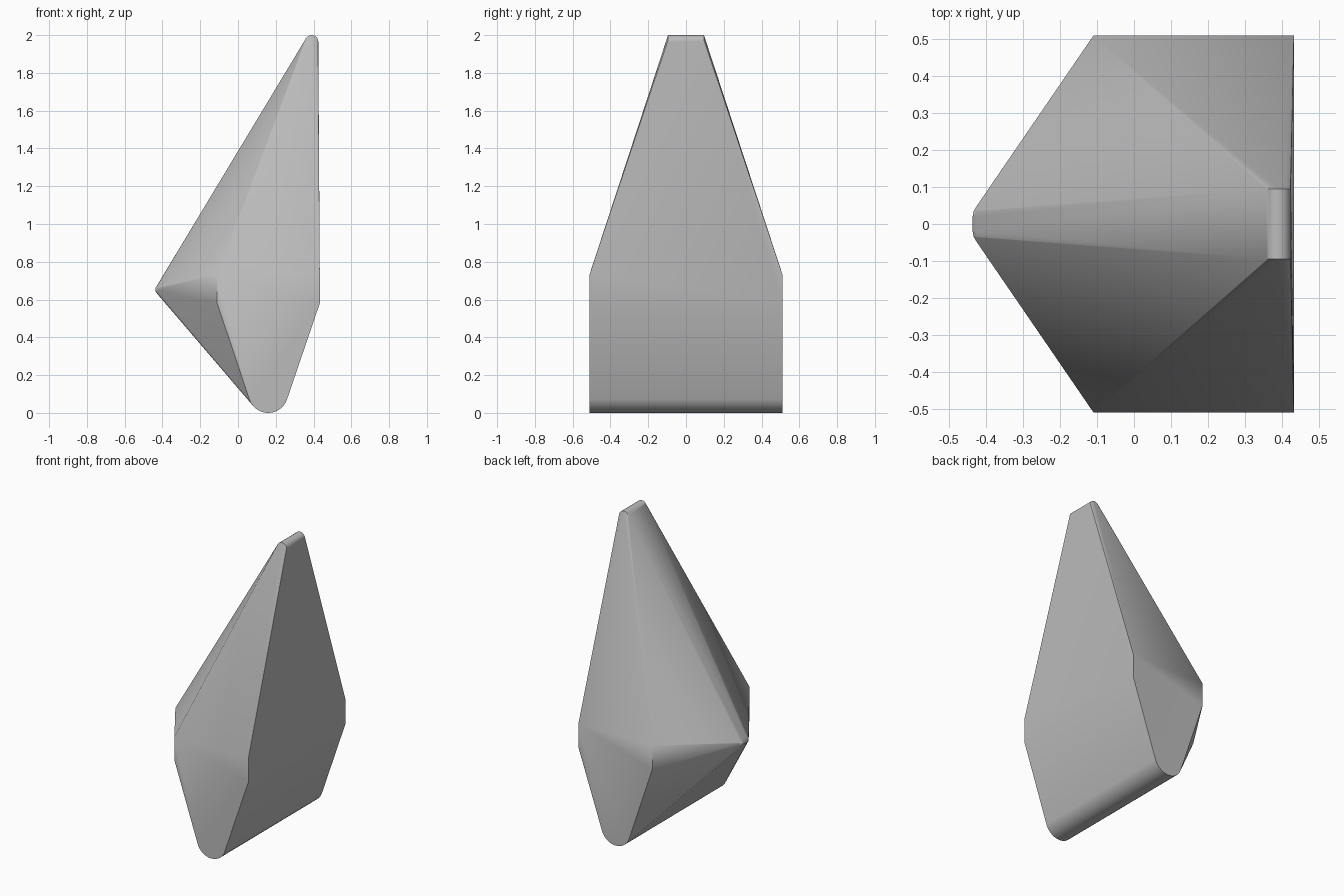
import bpy, bmesh, math

cube = bpy.data.objects.get("Cube")
if cube:
    bpy.data.objects.remove(cube, do_unlink=True)

grey = bpy.data.materials.new("plain grey")
grey.use_nodes = True
colour = (0.5, 0.5, 0.5, 1)
grey.diffuse_color = colour
grey.node_tree.nodes["Principled BSDF"].inputs["Base Color"].default_value = colour


def arc(cx, cz, r, start, end, steps):
    """Points of an arc in the xz plane, angles in degrees."""
    angles = [math.radians(start + (end - start) * i / steps) for i in range(steps + 1)]
    return [(cx + r * math.cos(a), cz + r * math.sin(a)) for a in angles]


half = []
# Flat side outline with a rounded foot
side = [(-0.11, 0.735), (-0.11, 0.58), (0.433, 0.58), (0.433, 0.735)]
side += arc(0.16, 0.105, 0.105, 199, 341, 14)
half += [(x, 0.51, z) for x, z in side]
# Rounded top ridge
half += [(x, 0.095, z) for x, z in arc(0.39, 1.965, 0.035, 0, 150, 10)]
# Blunt nose, rounded in plan and in height
for x, y in [(-0.437, 0.02), (-0.434, 0.035), (-0.425, 0.05)]:
    half += [(x, y, 0.645), (x, y, 0.66), (x + 0.008, y, 0.632), (x + 0.008, y, 0.674)]

# Mirror the points across y and wrap them in one skin
bm = bmesh.new()
for x, y, z in half:
    for s in (-1, 1):
        bm.verts.new((x, s * y, z))
hull = bmesh.ops.convex_hull(bm, input=bm.verts)
inner = {g for g in hull["geom_interior"] + hull["geom_unused"]
         if isinstance(g, bmesh.types.BMVert)}
bmesh.ops.delete(bm, geom=list(inner), context="VERTS")
bmesh.ops.dissolve_limit(bm, angle_limit=math.radians(0.5), verts=bm.verts, edges=bm.edges)
bmesh.ops.recalc_face_normals(bm, faces=bm.faces)

mesh = bpy.data.meshes.new("wedge_body")
bm.to_mesh(mesh)
bm.free()
mesh.materials.append(grey)
body = bpy.data.objects.new("wedge_body", mesh)
bpy.context.collection.objects.link(body)

# Smooth rounded parts, crisp outer edges, flat large panels
bpy.ops.object.select_all(action="DESELECT")
body.select_set(True)
bpy.context.view_layer.objects.active = body
bpy.ops.object.shade_smooth_by_angle(angle=math.radians(30))
normals = body.modifiers.new("panel_normals", "WEIGHTED_NORMAL")
normals.keep_sharp = True
